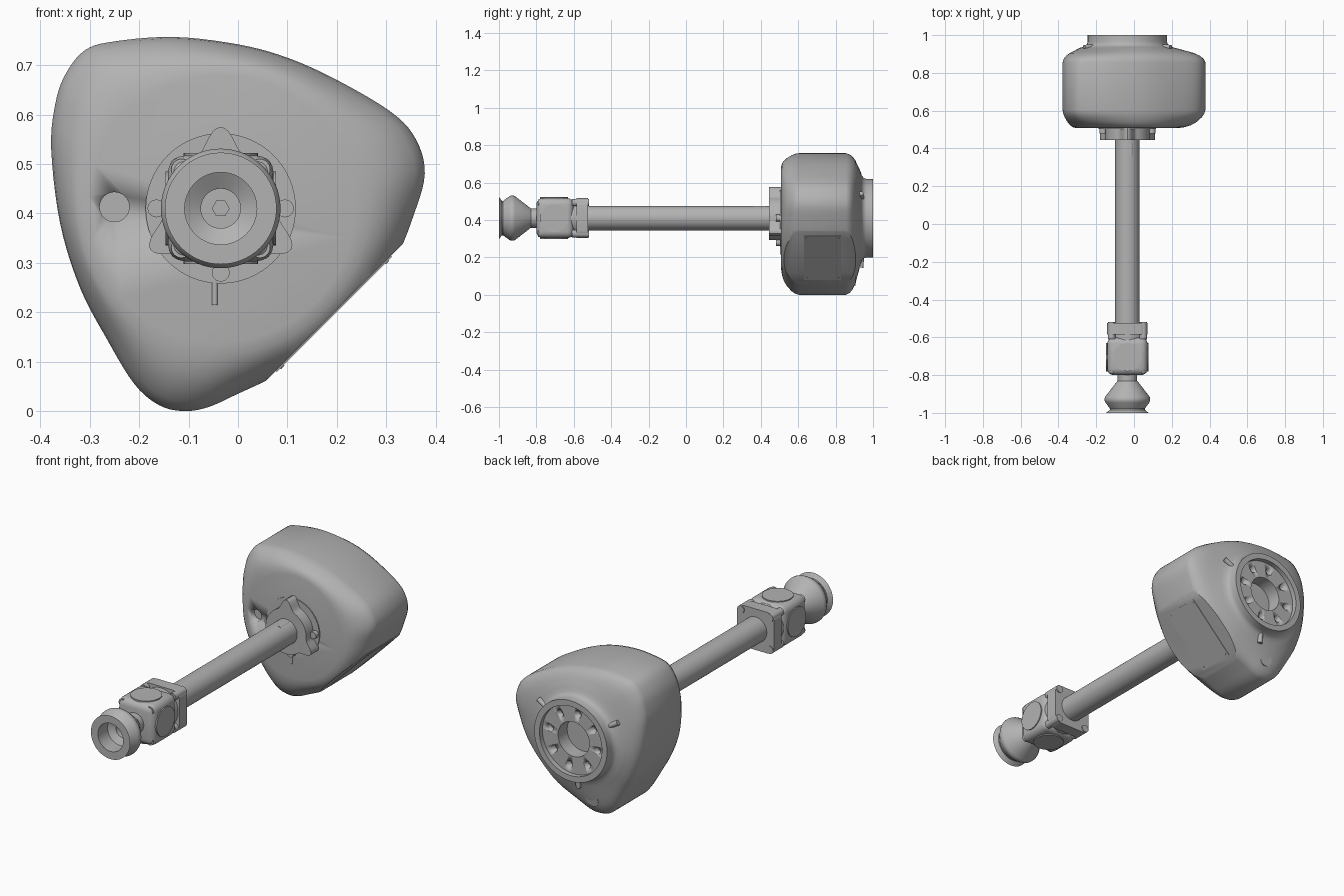
import bpy, bmesh, math
from mathutils import Vector, Matrix

if "Cube" in bpy.data.objects:
    bpy.data.objects.remove(bpy.data.objects["Cube"], do_unlink=True)

AX, AZ = -0.035, 0.41   # shaft axis, running along y
grey = bpy.data.materials.new("casting grey")
grey.use_nodes = True
grey.diffuse_color = (0.45, 0.45, 0.45, 1)
grey.node_tree.nodes["Principled BSDF"].inputs["Base Color"].default_value = grey.diffuse_color


def finish(bm, name, angle=32):
    bmesh.ops.recalc_face_normals(bm, faces=bm.faces)
    me = bpy.data.meshes.new(name)
    bm.to_mesh(me)
    bm.free()
    me.materials.append(grey)
    ob = bpy.data.objects.new(name, me)
    bpy.context.collection.objects.link(ob)
    bpy.ops.object.select_all(action='DESELECT')
    ob.select_set(True)
    bpy.context.view_layer.objects.active = ob
    bpy.ops.object.shade_smooth_by_angle(angle=math.radians(angle))
    return ob


def loft(bm, rings):
    """Skin a stack of closed rings and cap both ends."""
    vs = [[bm.verts.new(p) for p in ring] for ring in rings]
    n = len(vs[0])
    for a, b in zip(vs, vs[1:]):
        for i in range(n):
            j = (i + 1) % n
            bm.faces.new((a[i], a[j], b[j], b[i]))
    bm.faces.new(vs[0])
    bm.faces.new(vs[-1])


def circle(r, y, n=64):
    return [(AX + r * math.cos(math.tau * i / n), y, AZ + r * math.sin(math.tau * i / n))
            for i in range(n)]


def lathe(name, profile, n=64):
    bm = bmesh.new()
    loft(bm, [circle(r, y, n) for r, y in profile])
    return finish(bm, name)


def rod(bm, a, b, r, n=24):
    """Cylinder from a to b."""
    a, b = Vector(a), Vector(b)
    rot = (b - a).to_track_quat('Z', 'Y').to_matrix().to_4x4()
    bmesh.ops.create_cone(bm, cap_ends=True, segments=n, radius1=r, radius2=r,
                          depth=(b - a).length, matrix=Matrix.Translation((a + b) / 2) @ rot)


def polar(deg, r, y):
    t = math.radians(deg)
    return (AX + r * math.cos(t), y, AZ + r * math.sin(t))


# Rounded three-sided housing outline (x, z)
key = [(-.13, .757), (0, .742), (.1, .715), (.2, .67), (.31, .605), (.36, .55), (.378, .48),
       (.355, .395), (.32, .31), (.26, .215), (.16, .115), (.075, .07), (0, .035), (-.06, .008),
       (-.11, 0), (-.16, .012), (-.21, .055), (-.265, .145), (-.32, .25), (-.36, .38),
       (-.378, .53), (-.37, .62), (-.35, .68), (-.31, .73), (-.25, .748)]
outline = []
for i in range(len(key)):
    p0, p1, p2, p3 = [Vector(key[(i + k) % len(key)]) for k in (-1, 0, 1, 2)]
    for s in range(5):
        t = s / 5
        outline.append(0.5 * (2 * p1 + (p2 - p0) * t + (2 * p0 - 5 * p1 + 4 * p2 - p3) * t * t
                              + (3 * p1 - p0 - 3 * p2 + p3) * t ** 3))


def housing_ring(y, w, rc):
    """Outline blended by w towards a circle of radius rc."""
    ring = []
    for p in outline:
        d = p - Vector((AX, AZ))
        r = d.length * (1 - w) + rc * w
        q = d.normalized() * r
        ring.append((AX + q.x, y, AZ + q.y))
    return ring


# Housing: front shoulder, side wall, back shoulder, neck and recessed mounting face
stations = [(.508, 1, .27), (.513, .8, .28), (.523, .56, .28), (.54, .34, .28), (.565, .14, .28),
            (.585, .04, .28), (.605, 0, .28), (.855, 0, .25), (.875, .06, .25), (.89, .17, .25),
            (.905, .36, .25), (.915, .58, .25), (.925, .8, .25), (.933, 1, .25), (.94, 1, .228),
            (.95, 1, .215), (.965, 1, .21), (1, 1, .21), (1, 1, .18), (.975, 1, .18),
            (.975, 1, .09), (.9, 1, .09)]
bm = bmesh.new()
loft(bm, [housing_ring(*s) for s in stations])
cut = bmesh.ops.bisect_plane(bm, geom=bm.verts[:] + bm.edges[:] + bm.faces[:], clear_outer=True,
                             plane_co=(.19, 0, .195), plane_no=(1, 0, -1))
bmesh.ops.holes_fill(bm, edges=[e for e in cut["geom_cut"] if isinstance(e, bmesh.types.BMEdge)])
housing = finish(bm, "housing", 35)

# Filler hole and mounting bolt holes
bm = bmesh.new()
rod(bm, (-.25, .47, .413), (-.25, .535, .413), .03, 32)
for k in range(8):
    rod(bm, polar(45 * k + 10, .138, .94), polar(45 * k + 10, .138, 1.05), .018)
cutter = finish(bm, "hole_cutter")
cutter.hide_render = True
mod = housing.modifiers.new("holes", 'BOOLEAN')
mod.operation, mod.object, mod.solver = 'DIFFERENCE', cutter, 'EXACT'
bpy.context.view_layer.objects.active = housing
bpy.ops.object.modifier_apply(modifier=mod.name)
bpy.data.objects.remove(cutter, do_unlink=True)

# Nameplate on the flat corner, with four rivets
bm = bmesh.new()
tilt = Matrix.Translation((.193, .73, .198)) @ Matrix.Rotation(math.radians(-45), 4, 'Y')
bmesh.ops.create_cube(bm, size=1, matrix=tilt @ Matrix.Diagonal((.33, .2, .006, 1)))
for sx in (-.15, .15):
    for sy in (-.085, .085):
        rod(bm, tilt @ Vector((sx, sy, -.005)), tilt @ Vector((sx, sy, .005)), .005, 10)
finish(bm, "nameplate")

# Drain plug, back clips and small front pin
bm = bmesh.new()
rod(bm, (-.095, .86, .095), (-.095, .912, .085), .036, 32)
finish(bm, "drain_plug")
bm = bmesh.new()
for a in (30, 150, 270):
    rod(bm, polar(a, .2, .94), polar(a, .265, .935), .013, 16)
finish(bm, "back_clips")
bm = bmesh.new()
rod(bm, (-.047, .508, .215), (-.047, .508, .265), .006, 12)
finish(bm, "front_pin")

# Seat and three-lobed shaft flange
lathe("flange_seat", [(.152, .503), (.152, .515)])
lobed = []
for i in range(120):
    t = math.tau * i / 120
    peak = max(0, math.cos(3 * (t - math.pi / 2))) ** 4
    lobed.append((t, .117 + .048 * peak))
bm = bmesh.new()
loft(bm, [[(AX + r * math.cos(t), y, AZ + r * math.sin(t)) for t, r in lobed] for y in (.445, .512)])
finish(bm, "shaft_flange")
bm = bmesh.new()
for a in (0, 180, 270):
    rod(bm, polar(a, .13, .48), polar(a, .13, .51), .018)
finish(bm, "flange_bolts")

# Drive shaft tube with its small locking key
lathe("drive_shaft", [(.065, -.54), (.065, .46)])
bm = bmesh.new()
rod(bm, (-.018, .36, .463), (-.018, .43, .463), .012, 16)
finish(bm, "shaft_key")


def block(name, half, y0, y1, bevel, along_only):
    bm = bmesh.new()
    bmesh.ops.create_cube(bm, size=1, matrix=Matrix.Translation((AX, (y0 + y1) / 2, AZ))
                          @ Matrix.Diagonal((2 * half, y1 - y0, 2 * half, 1)))
    edges = [e for e in bm.edges if not along_only or abs(e.verts[0].co.y - e.verts[1].co.y) > .01]
    bmesh.ops.bevel(bm, geom=edges, offset=bevel, segments=4, affect='EDGES', profile=.5)
    return finish(bm, name)


# Universal joint: square flange, waist, rounded yoke block and bearing caps
block("joint_flange", .107, -.585, -.523, .04, True)
lathe("joint_waist", [(.1, -.64), (.1, -.58)])
block("joint_block", .107, -.8, -.6, .035, False)
bm = bmesh.new()
for a in range(0, 360, 90):
    rod(bm, polar(a, .06, -.705), polar(a, .112, -.705), .075, 40)
finish(bm, "bearing_caps")
bm = bmesh.new()
for a in range(45, 360, 90):
    rod(bm, polar(a, .118, -.61), polar(a, .118, -.518), .02)
    rod(bm, polar(a, .112, -.79), polar(a, .112, -.63), .021)
finish(bm, "joint_bolts")

# Flared hollow end cup on a short neck
lathe("end_cup", [(.052, -.78), (.052, -.83), (.06, -.84), (.118, -.915), (.121, -.925), (.121, -.935),
                  (.116, -.945), (.092, -.978), (.092, -.984), (.113, -1), (.073, -1), (.073, -.92),
                  (.04, -.9), (.04, -.87)])
lathe("cup_screw", [(.018, -.86), (.018, -.885)], 6)
